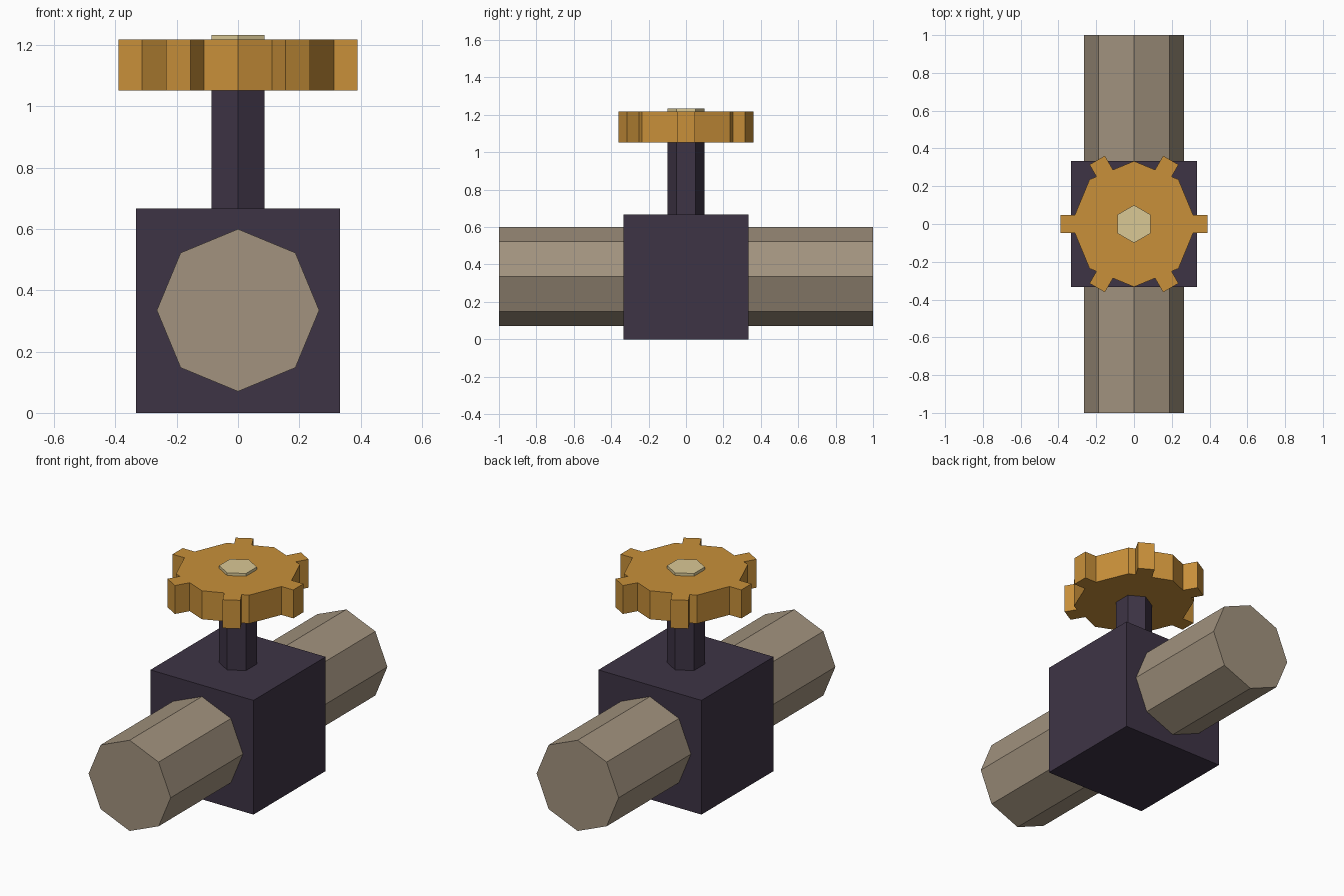
import bpy, bmesh
from math import cos, sin, pi, radians
from mathutils import Vector, Matrix

if "Cube" in bpy.data.objects:
    bpy.data.objects.remove(bpy.data.objects["Cube"])


def material(name, rgb):
    m = bpy.data.materials.new(name)
    m.diffuse_color = (*rgb, 1)
    m.use_nodes = True
    m.node_tree.nodes["Principled BSDF"].inputs["Base Color"].default_value = m.diffuse_color
    return m


dark = material("dark_metal", (0.048, 0.034, 0.06))
tan = material("pipe_metal", (0.36, 0.29, 0.21))
orange = material("wheel_paint", (0.58, 0.28, 0.042))
cream = material("cap_metal", (0.70, 0.58, 0.30))


def prism(name, outline, z0, z1, mat, transform=Matrix()):
    """Extrude a counter-clockwise XY outline from z0 to z1."""
    bm = bmesh.new()
    face = bm.faces.new([bm.verts.new((x, y, z0)) for x, y in outline])
    top = bmesh.ops.extrude_face_region(bm, geom=[face], use_keep_orig=True)["geom"]
    bmesh.ops.translate(bm, vec=(0, 0, z1 - z0),
                        verts=[g for g in top if isinstance(g, bmesh.types.BMVert)])
    bmesh.ops.recalc_face_normals(bm, faces=bm.faces)
    bm.transform(transform)
    mesh = bpy.data.meshes.new(name)
    bm.to_mesh(mesh)
    bm.free()
    mesh.materials.append(mat)
    obj = bpy.data.objects.new(name, mesh)
    bpy.context.collection.objects.link(obj)
    return obj


def polygon(sides, radius, start=0.0):
    return [(radius * cos(start + 2 * pi * i / sides),
             radius * sin(start + 2 * pi * i / sides)) for i in range(sides)]


def wheel_outline(radius=0.333, tip=0.39, half=0.047):
    """Octagon with six square teeth."""
    apothem = radius * cos(pi / 8)
    normals = [Vector(p) for p in polygon(8, 1, pi / 8)]
    pts = []
    for deg in range(0, 360, 60):
        d = Vector((cos(radians(deg)), sin(radians(deg))))
        side = Vector((-d.y, d.x)) * half
        # where each tooth side leaves the octagon rim
        base = [min((apothem - n.dot(w)) / n.dot(d) for n in normals if n.dot(d) > 0.1)
                for w in (-side, side)]
        pts += [d * base[0] - side, d * tip - side, d * tip + side, d * base[1] + side]
        # rim corners between this tooth and the next
        pts += [Vector((radius * cos(radians(a)), radius * sin(radians(a))))
                for a in range(45, 360, 45) if deg < a < deg + 60 and a != 180]
    return [tuple(p) for p in pts]


# Valve body
prism("valve_body", polygon(4, 0.333 * 2 ** 0.5, pi / 4), 0, 0.667, dark)

# Pipe running front to back through the body
prism("pipe", polygon(8, 0.265), -1, 1, tan,
      Matrix.Translation((0, 0, 0.335)) @ Matrix.Rotation(pi / 2, 4, 'X'))

# Stem, handwheel and nut
prism("stem", polygon(6, 0.1, pi / 2), 0.66, 1.06, dark)
prism("handwheel", wheel_outline(), 1.052, 1.218, orange)
prism("wheel_nut", polygon(6, 0.1, pi / 2), 1.2, 1.234, cream)
